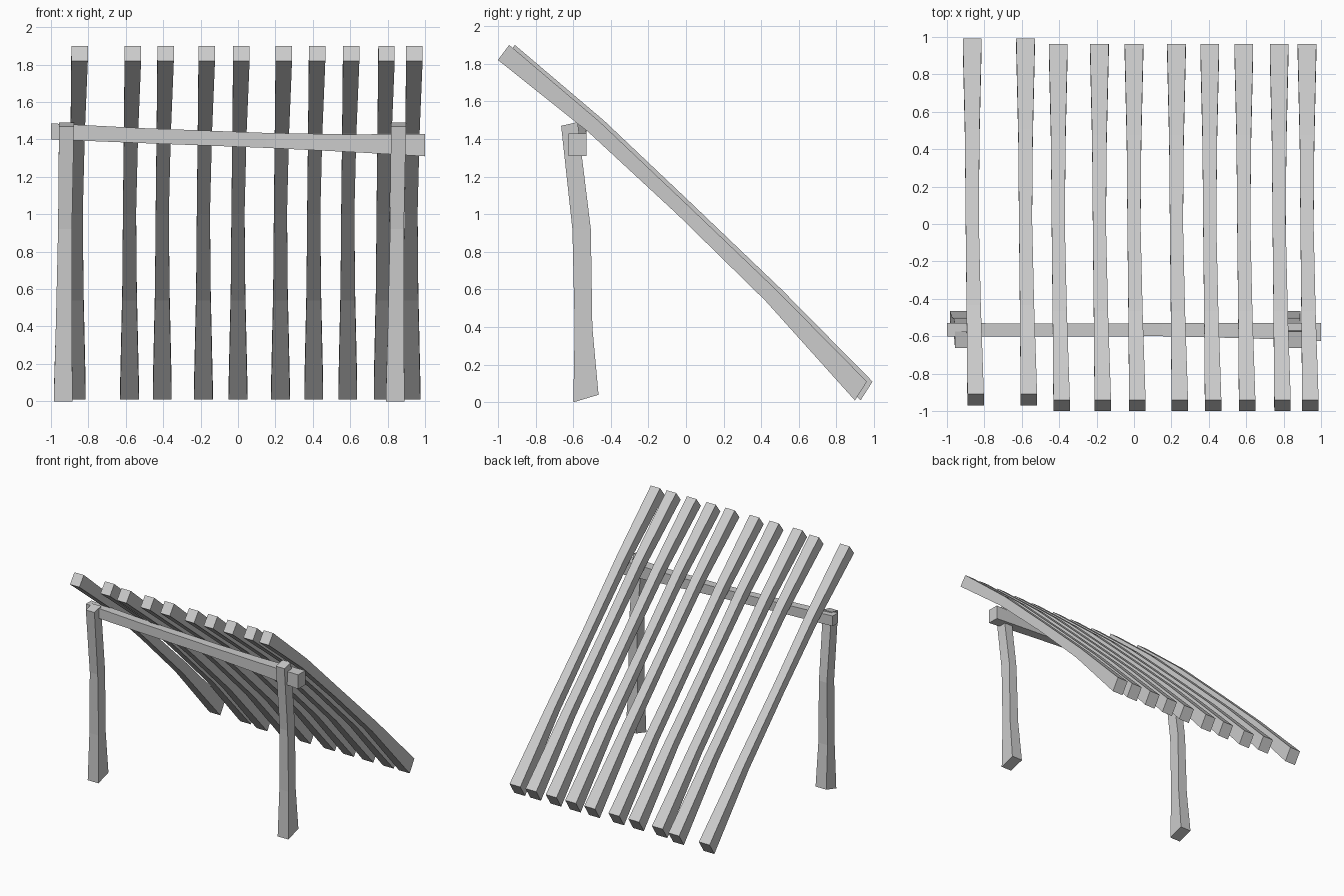
import bpy
import bmesh
from mathutils import Vector

if "Cube" in bpy.data.objects:
    bpy.data.objects.remove(bpy.data.objects["Cube"], do_unlink=True)

wood = bpy.data.materials.new("pale grey wood")
wood.use_nodes = True
COLOUR = (0.6, 0.6, 0.6, 1)
wood.diffuse_color = COLOUR
wood.node_tree.nodes["Principled BSDF"].inputs["Base Color"].default_value = COLOUR


def timber(name, rings, offset=(0, 0, 0)):
    """Rough-hewn square timber; each ring is (centre, half width, half depth)."""
    bm = bmesh.new()
    loops = []
    for centre, u, v in rings:
        c, u, v = Vector(centre) + Vector(offset), Vector(u), Vector(v)
        loops.append([bm.verts.new(p) for p in (c - u - v, c + u - v, c + u + v, c - u + v)])
    for a, b in zip(loops, loops[1:]):
        for i in range(4):
            j = (i + 1) % 4
            bm.faces.new((a[i], a[j], b[j], b[i]))
    bm.faces.new(loops[0][::-1])
    bm.faces.new(loops[-1])
    bmesh.ops.recalc_face_normals(bm, faces=bm.faces)
    mesh = bpy.data.meshes.new(name)
    bm.to_mesh(mesh)
    bm.free()
    mesh.materials.append(wood)
    obj = bpy.data.objects.new(name, mesh)
    bpy.context.collection.objects.link(obj)
    return obj


# Sloping rafters: high end at the front, waisted in the middle
rafter = [
    ((0.018, -0.97, 1.86), (0.044, 0, 0), (0, 0.03, 0.04)),
    ((0.008, -0.49, 1.465), (0.038, 0, 0), (0, 0.026, 0.031)),
    ((0, -0.02, 1.025), (0.035, 0, 0), (0, 0.025, 0.027)),
    ((0, 0.45, 0.57), (0.039, 0, 0), (0, 0.028, 0.03)),
    ((0, 0.93, 0.06), (0.05, 0, 0), (0, 0.032, 0.05)),
]
rafter_x = (-0.865, -0.58, -0.405, -0.185, 0, 0.227, 0.405, 0.587, 0.776, 0.925)
for n, x in enumerate(rafter_x):
    timber(f"rafter_{n + 1}", rafter, (x, 0.03 if n < 2 else 0, 0))

# Two bowed posts
post = [
    ((-0.01, -0.532, 0.02), (0.05, 0, 0), (0, 0.067, 0.02)),
    ((-0.006, -0.545, 0.4), (0.043, 0, 0), (0, 0.047, 0)),
    ((0, -0.555, 0.92), (0.037, 0, 0), (0, 0.049, 0)),
    ((0.008, -0.62, 1.48), (0.04, 0, 0), (0, 0.044, 0.01)),
]
timber("right_post", post, (-0.925, 0, 0))
timber("left_post", post, (0.85, 0, 0))

# Cross beam resting through the posts
timber("cross_beam", [
    ((-1, -0.565, 1.443), (0, 0.036, 0), (0, 0, 0.043)),
    ((-0.5, -0.567, 1.42), (0, 0.034, 0), (0, 0, 0.04)),
    ((0.15, -0.565, 1.395), (0, 0.035, 0), (0, 0, 0.04)),
    ((0.6, -0.57, 1.38), (0, 0.041, 0), (0, 0, 0.047)),
    ((1, -0.577, 1.37), (0, 0.048, 0), (0, 0, 0.06)),
])
